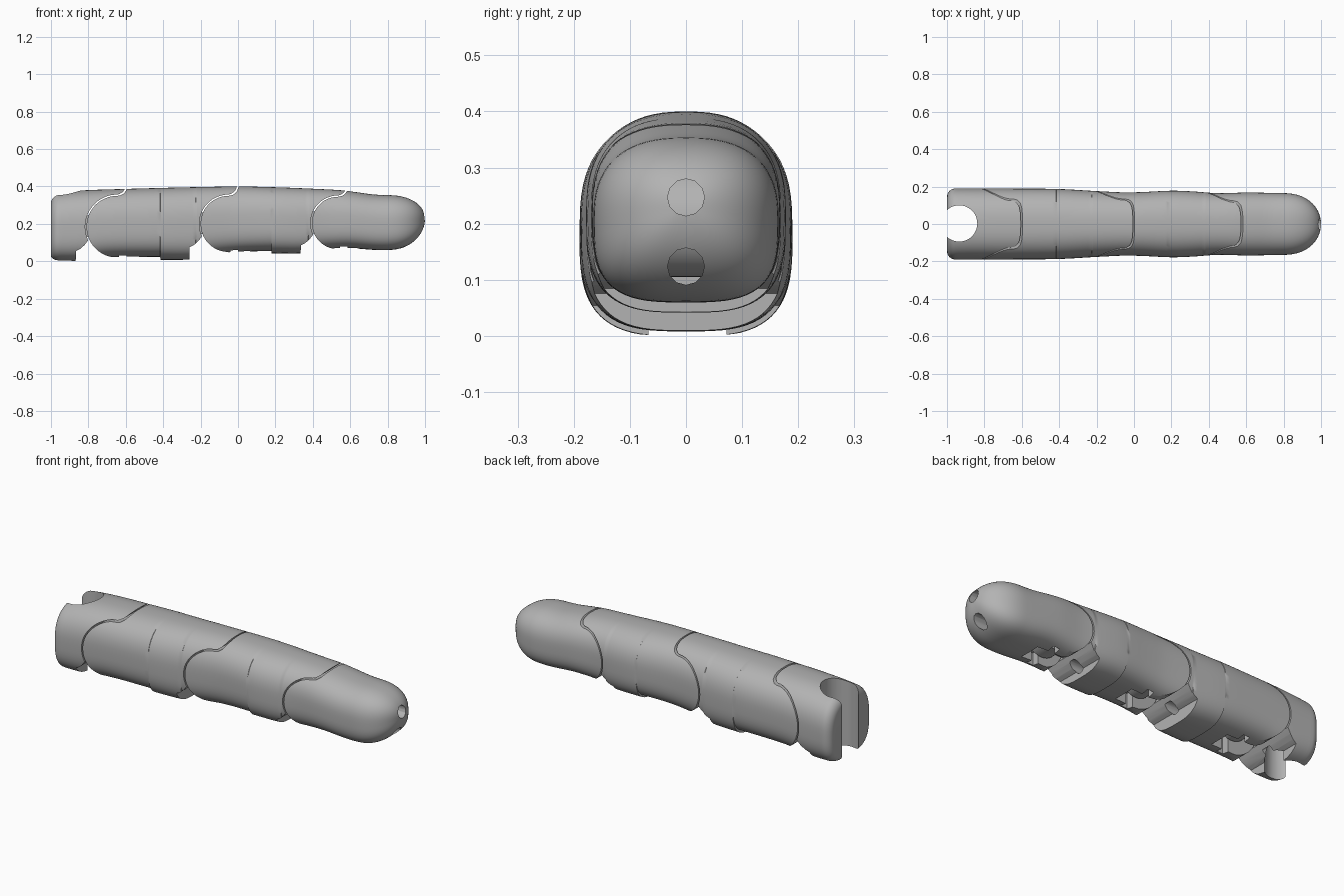
import bpy, bmesh, math

cube = bpy.data.objects.get("Cube")
if cube:
    bpy.data.objects.remove(cube, do_unlink=True)

grey = bpy.data.materials.new("matte_grey")
grey.use_nodes = True
grey.diffuse_color = (0.45, 0.45, 0.45, 1)
grey.node_tree.nodes["Principled BSDF"].inputs["Base Color"].default_value = (0.45, 0.45, 0.45, 1)

# Outline of the whole finger: (x, value) keys
TOP = [(-1, .362), (-.85, .378), (-.6, .387), (-.3, .395), (0, .4), (.2, .396), (.4, .388),
       (.55, .38), (.63, .37), (.73, .357), (.85, .353), (1, .35)]
BOTTOM = [(-1, 0), (-.86, 0), (-.7, .02), (-.42, .024), (-.25, .026), (0, .05), (.2, .055),
          (.33, .055), (.5, .067), (.6, .07), (.75, .06), (.85, .062), (1, .07)]
WIDTH = [(-1, .19), (-.6, .189), (-.4, .187), (-.2, .176), (-.05, .169), (.05, .171), (.2, .178),
         (.3, .175), (.45, .165), (.6, .168), (.8, .165), (1, .16)]
TABS = [(-.415, -.275, .016), (.18, .325, .013)]   # start, end, drop
JOINTS = [(-.645, .185, .165), (-.05, .2, .15), (.535, .205, .14)]   # x, z, radius
GAP = .007
SIDES = 72


def curve_at(keys, x):
    """Smooth cubic through the keys."""
    n = len(keys)
    i = max(k for k in range(n - 1) if keys[k][0] <= x)

    def slope(k):
        a, b = keys[max(k - 1, 0)], keys[min(k + 1, n - 1)]
        return (b[1] - a[1]) / (b[0] - a[0])
    (x0, v0), (x1, v1) = keys[i], keys[i + 1]
    d = x1 - x0
    t = (x - x0) / d
    return ((2*t**3 - 3*t**2 + 1) * v0 + (t**3 - 2*t**2 + t) * d * slope(i)
            + (3*t**2 - 2*t**3) * v1 + (t**3 - t**2) * d * slope(i + 1))


def make(name, bm):
    bmesh.ops.recalc_face_normals(bm, faces=bm.faces)
    mesh = bpy.data.meshes.new(name)
    bm.to_mesh(mesh)
    bm.free()
    mesh.materials.append(grey)
    ob = bpy.data.objects.new(name, mesh)
    bpy.context.collection.objects.link(ob)
    return ob


def section(x):
    """One rounded cross-section of the finger."""
    top, bottom, half = (curve_at(k, x) for k in (TOP, BOTTOM, WIDTH))
    bottom -= sum(drop for a, b, drop in TABS if a <= x <= b + .05)
    if x < -.955:      # rounded rear edge
        t = (-.955 - x) / .045
        inset = .045 * (1 - math.sqrt(max(0, 1 - t * t)))
        top, bottom, half = top - inset, bottom + inset * .6, half - inset
    if x > .8:         # domed tip
        s = math.sqrt(max(.0004, 1 - ((x - .8) / .2) ** 2.4))
        top, bottom, half = .23 + (top - .23) * s, .23 + (bottom - .23) * s, half * s
    mid, h = (top + bottom) / 2, (top - bottom) / 2
    ring = []
    for i in range(SIDES):
        a = 2 * math.pi * i / SIDES
        c, s = math.cos(a), math.sin(a)
        e = 2 / (2.5 if s > 0 else 3.2)
        ring.append((x, math.copysign(half * abs(c) ** e, c), mid + math.copysign(h * abs(s) ** e, s)))
    return ring


def finger_body():
    xs = [-.955 + .1 * i / 6 for i in range(1, 6)]
    xs += [-.955 - .045 * math.sin(i * math.pi / 16) for i in range(9)]
    xs += [-.85 + 1.65 * i / 60 for i in range(61)]
    xs += [.8 + .2 * math.sin(i * math.pi / 36) for i in range(1, 19)]
    for a, b, drop in TABS:
        xs += [a - .001, a + .0001, b + .049, b + .051]
    bm = bmesh.new()
    rings = [[bm.verts.new(p) for p in section(x)] for x in sorted(xs)]
    for a, b in zip(rings, rings[1:]):
        for i in range(SIDES):
            j = (i + 1) % SIDES
            bm.faces.new((a[i], a[j], b[j], b[i]))
    bm.faces.new(rings[0])
    bm.faces.new(rings[-1])
    return make("finger_body", bm)


def prism(points, half=.3):
    """Side outline in x, z extruded across y."""
    bm = bmesh.new()
    face = bm.faces.new([bm.verts.new((x, -half, z)) for x, z in points])
    new = bmesh.ops.extrude_face_region(bm, geom=[face])["geom"]
    bmesh.ops.translate(bm, vec=(0, 2 * half, 0), verts=[v for v in new if isinstance(v, bmesh.types.BMVert)])
    return make("helper_prism", bm)


def box(x0, x1, half, z0, z1):
    return prism([(x0, z0), (x1, z0), (x1, z1), (x0, z1)], half)


def cylinder(axis, centre, radius, length, sides=48):
    rot = {"x": (0, math.pi / 2, 0), "y": (math.pi / 2, 0, 0), "z": (0, 0, 0)}[axis]
    bpy.ops.mesh.primitive_cylinder_add(vertices=sides, radius=radius, depth=length, location=centre, rotation=rot)
    ob = bpy.context.object
    ob.data.materials.append(grey)
    return ob


def boolean(ob, tool, mode="DIFFERENCE"):
    mod = ob.modifiers.new("cut", "BOOLEAN")
    mod.operation, mod.object, mod.solver = mode, tool, "EXACT"
    bpy.context.view_layer.objects.active = ob
    bpy.ops.object.modifier_apply(modifier=mod.name)
    bpy.data.objects.remove(tool, do_unlink=True)


def seam(joint, end_angle, gap):
    """Joint line from the top lip down round the knuckle."""
    cx, cz, r = joint
    lip = [(.054, .2), (.052, .045), (.046, .028), (.036, .014), (.02, .004)]
    pts = [(cx + x - gap, cz + r + z + gap) for x, z in lip]
    steps = 40
    for i in range(steps + 1):
        a = math.radians(90 + (end_angle - 90) * i / steps)
        pts.append((cx + (r + gap) * math.cos(a), cz + (r + gap) * math.sin(a)))
    return pts


def rear_edge(joint):
    pts = seam(joint, 270, 0)
    return pts + [(joint[0], -.1)]


def front_edge(joint):
    pts = seam(joint, 205, GAP)
    px, pz = pts[-1]
    return pts + [(px - .02, pz - .026), (px - .043, pz - .046), (px - .066, pz - .058), (px - .068, -.1)]


body = finger_body()
names = ["base_segment", "lower_segment", "middle_segment", "tip_segment"]
for i, name in enumerate(names):
    seg = body.copy()
    seg.data = body.data.copy()
    seg.name = seg.data.name = name
    bpy.context.collection.objects.link(seg)
    left = rear_edge(JOINTS[i - 1]) if i else [(-1.1, .6), (-1.1, -.1)]
    right = front_edge(JOINTS[i]) if i < 3 else [(1.1, .6), (1.1, -.1)]
    boolean(seg, prism(left + right[::-1]), "INTERSECT")

    # Slot under the knuckle, with a cross arm for the pin
    if i:
        cx, cz, r = JOINTS[i - 1]
        boolean(seg, box(cx - r - .05, cx + .115, .06, -.1, cz + .11))
        boolean(seg, box(cx + .01, cx + .05, .1, -.1, cz - .06))
    # Hinge tongue and tendon hole
    if i < 3:
        cx, cz, r = JOINTS[i]
        boolean(seg, box(cx - r - .02, cx, .05, cz - .055, cz + .06), "UNION")
        boolean(seg, cylinder("y", (cx, 0, cz), .1, .1), "UNION")
        boolean(seg, cylinder("x", (cx - r - .09, 0, cz - .108), .028, .16, 16))
    # Vertical mounting channel
    if i == 0:
        boolean(seg, cylinder("z", (-.935, .003, .2), .097, 1))
    # Cord holes in the fingertip
    if i == 3:
        for z in (.247, .124):
            boolean(seg, cylinder("x", (.9, 0, z), .033, .5, 12))

    bpy.ops.object.select_all(action="DESELECT")
    seg.select_set(True)
    bpy.context.view_layer.objects.active = seg
    bpy.ops.object.shade_smooth_by_angle(angle=math.radians(35))

bpy.data.objects.remove(body, do_unlink=True)
